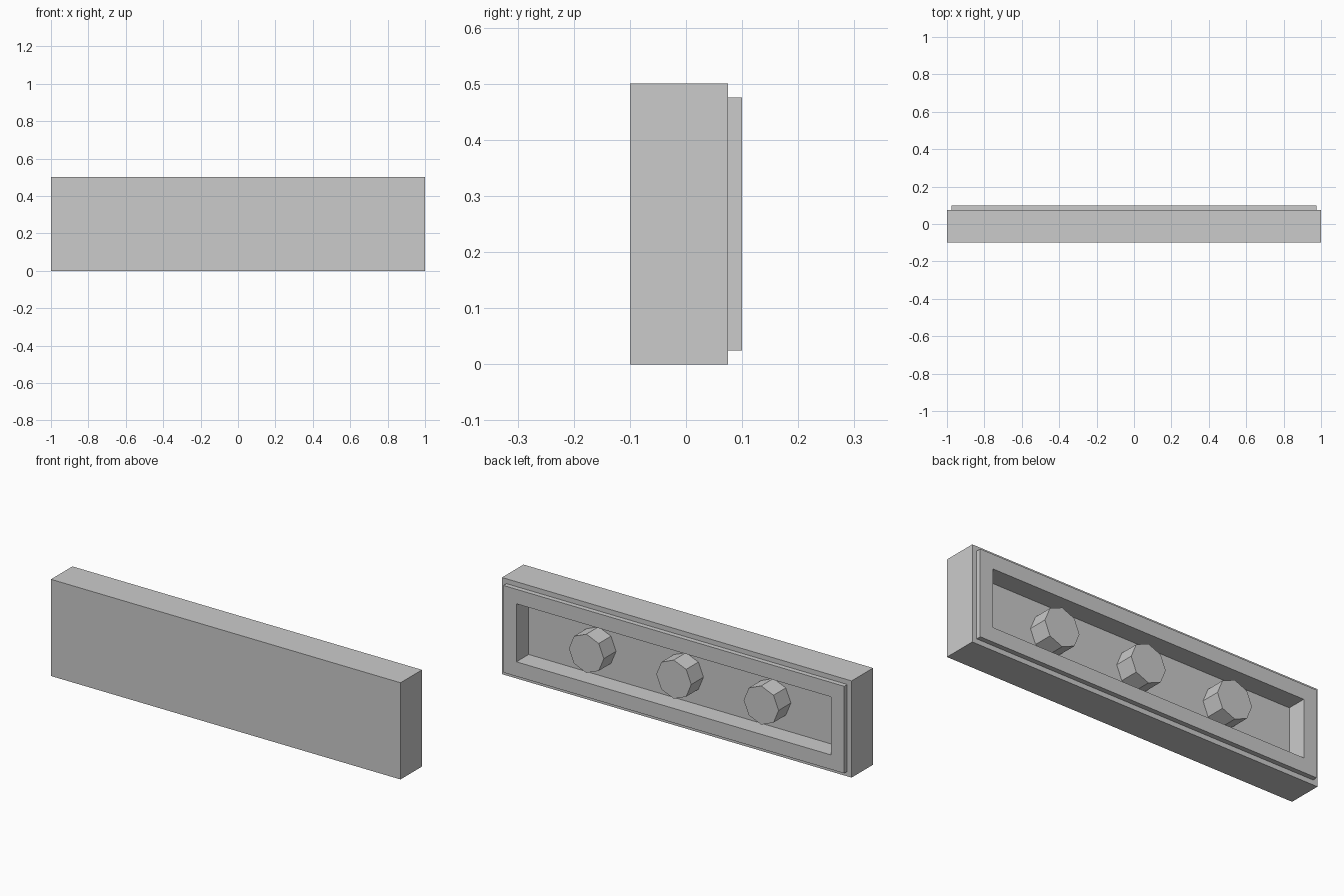
import bpy
import bmesh
import math
from mathutils import Matrix

if "Cube" in bpy.data.objects:
    bpy.data.objects.remove(bpy.data.objects["Cube"], do_unlink=True)

grey = bpy.data.materials.new("plain_grey")
grey.use_nodes = True
COLOUR = (0.6, 0.6, 0.6, 1)
grey.diffuse_color = COLOUR
grey.node_tree.nodes["Principled BSDF"].inputs["Base Color"].default_value = COLOUR

MID = 0.25      # height of the centre line
BACK = 0.1      # rim and stud ends
STEP = 0.075    # back of the main slab
FLOOR = 0.0     # bottom of the recess


def add_object(name, bm):
    bmesh.ops.recalc_face_normals(bm, faces=bm.faces[:])
    mesh = bpy.data.meshes.new(name)
    bm.to_mesh(mesh)
    bm.free()
    mesh.materials.append(grey)
    obj = bpy.data.objects.new(name, mesh)
    bpy.context.collection.objects.link(obj)
    return obj


# Tile body: nested rectangles bridged from the front slab, over the rim, into the recess
def tile_body():
    bm = bmesh.new()
    sections = [(1, 0.25, -0.1), (1, 0.25, STEP), (0.975, 0.225, STEP),
                (0.975, 0.225, BACK), (0.9, 0.15, BACK), (0.9, 0.15, FLOOR)]
    loops = [[bm.verts.new((sx * w, y, MID + sz * h))
              for sx, sz in ((-1, -1), (1, -1), (1, 1), (-1, 1))]
             for w, h, y in sections]
    for a, b in zip(loops, loops[1:]):
        for i in range(4):
            j = (i + 1) % 4
            bm.faces.new((a[i], a[j], b[j], b[i]))
    bm.faces.new(loops[0])
    bm.faces.new(loops[-1])
    add_object("tile_body", bm)


# Octagonal studs standing in the recess
def stud(name, x):
    bm = bmesh.new()
    bmesh.ops.create_cone(bm, cap_ends=True, segments=8, radius1=0.1, radius2=0.1,
                          depth=BACK - FLOOR)
    bm.transform(Matrix.Translation((x, (BACK + FLOOR) / 2, MID))
                 @ Matrix.Rotation(math.pi / 2, 4, "X"))
    add_object(name, bm)


tile_body()
for label, x in (("right", -0.5), ("middle", 0), ("left", 0.5)):
    stud(label + "_stud", x)
